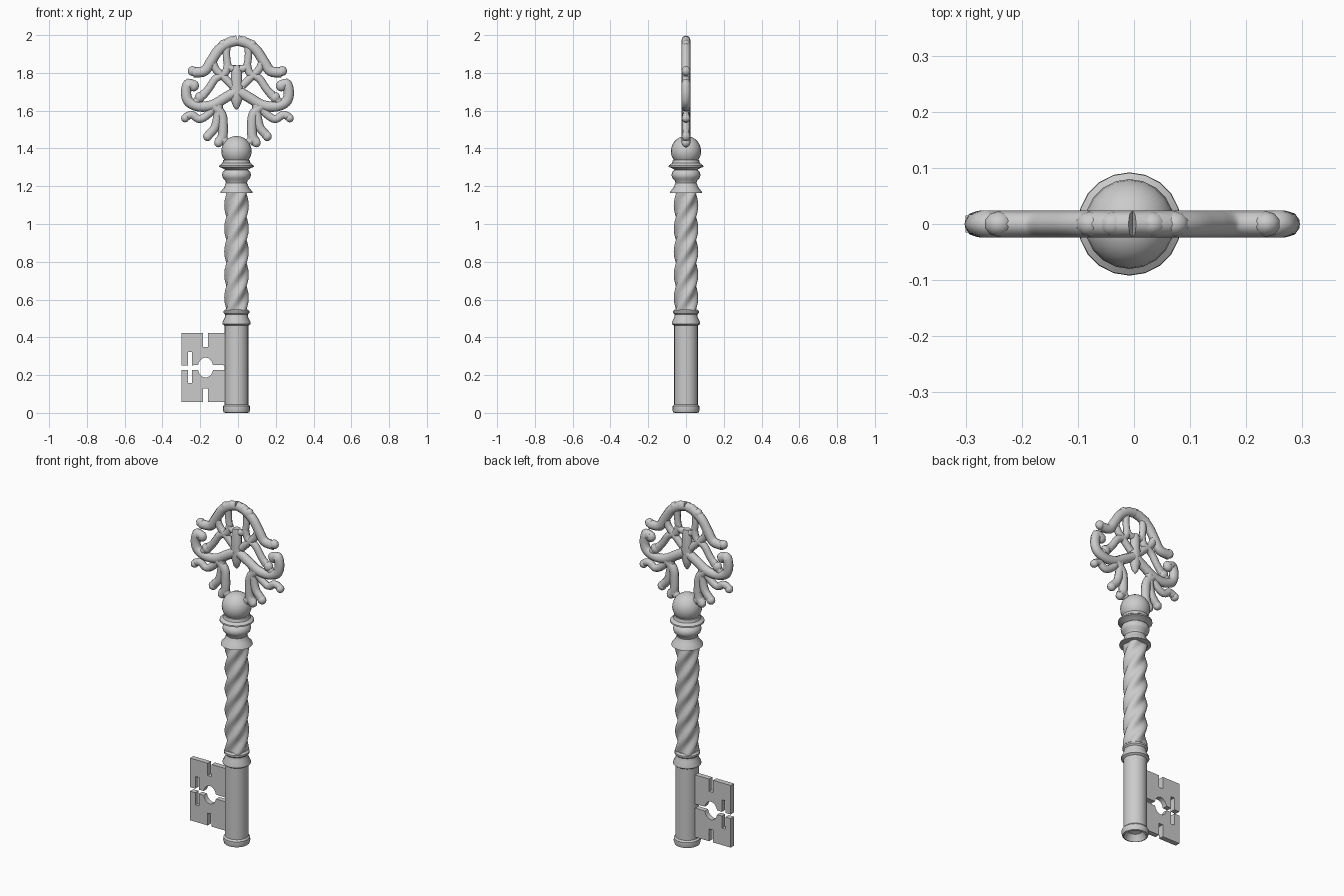
import bpy, bmesh, math
from mathutils import Vector

if "Cube" in bpy.data.objects:
    bpy.data.objects.remove(bpy.data.objects["Cube"])

CX = -0.008          # axis of the shaft
SIDES = 20


def finish(name, bm, angle=35):
    bmesh.ops.recalc_face_normals(bm, faces=bm.faces)
    me = bpy.data.meshes.new(name)
    bm.to_mesh(me)
    bm.free()
    ob = bpy.data.objects.new(name, me)
    bpy.context.collection.objects.link(ob)
    bpy.ops.object.select_all(action='DESELECT')
    ob.select_set(True)
    bpy.context.view_layer.objects.active = ob
    bpy.ops.object.shade_smooth_by_angle(angle=math.radians(angle))
    return ob


def lathe(name, profile, sides=SIDES, shape=None, angle=35):
    """Turn (radius, z) points about the shaft axis; shape(theta, z) scales the radius."""
    bm = bmesh.new()
    rings = []
    for r, z in profile:
        ring = []
        for i in range(sides):
            t = 2 * math.pi * i / sides
            k = r * (shape(t, z) if shape else 1)
            ring.append(bm.verts.new((CX + k * math.cos(t), k * math.sin(t), z)))
        rings.append(ring)
    for a, b in zip(rings, rings[1:]):
        for i in range(sides):
            j = (i + 1) % sides
            bm.faces.new((a[i], a[j], b[j], b[i]))
    bm.faces.new(rings[0])
    bm.faces.new(rings[-1])
    return finish(name, bm, angle)


# Lower barrel with hollow foot and collar
lathe("barrel", [(0.012, 0.045), (0.04, 0.035), (0.052, 0.015), (0.06, 0.0), (0.068, 0.003),
                 (0.072, 0.018), (0.071, 0.036), (0.063, 0.045), (0.063, 0.462),
                 (0.075, 0.47), (0.075, 0.48), (0.062, 0.505), (0.06, 0.522),
                 (0.068, 0.53), (0.068, 0.54), (0.058, 0.548)])

# Twisted rope-like shaft
lathe("twisted_shaft", [(0.058, 0.54 + 0.63 * i / 60) for i in range(61)], 32,
      lambda t, z: 1 + 0.12 * math.cos(4 * t - 2 * math.pi * z / 0.122), 50)

# Turned neck mouldings
lathe("neck", [(0.058, 1.163), (0.085, 1.165), (0.083, 1.173), (0.066, 1.192), (0.056, 1.218),
               (0.06, 1.232), (0.072, 1.243), (0.077, 1.26), (0.072, 1.277), (0.06, 1.287),
               (0.07, 1.294), (0.092, 1.302), (0.091, 1.31), (0.074, 1.322), (0.07, 1.338),
               (0.05, 1.345)])

# Ball under the bow
bm = bmesh.new()
bmesh.ops.create_uvsphere(bm, u_segments=SIDES, v_segments=14, radius=0.08)
bmesh.ops.translate(bm, verts=bm.verts, vec=(CX, 0, 1.386))
finish("ball", bm)

# Bit: two slotted halves mirrored about a gap
arc = [(-0.172 + 0.041 * math.cos(math.radians(a)), 0.053 * math.sin(math.radians(a)))
       for a in range(14, 167, 19)]
outline = [(-0.3, 0.182), (-0.186, 0.182), (-0.186, 0.11), (-0.16, 0.11), (-0.16, 0.182),
           (-0.06, 0.182), (-0.06, 0.012)] + arc + [(-0.243, 0.012), (-0.243, 0.083),
           (-0.266, 0.083), (-0.266, 0.012), (-0.3, 0.012)]
for name, s in (("bit_upper", 1), ("bit_lower", -1)):
    bm = bmesh.new()
    face = bm.faces.new([bm.verts.new((x, -0.015, 0.24 + s * z)) for x, z in outline])
    ext = bmesh.ops.extrude_face_region(bm, geom=[face])
    bmesh.ops.translate(bm, vec=(0, 0.03, 0),
                        verts=[v for v in ext["geom"] if isinstance(v, bmesh.types.BMVert)])
    finish(name, bm, 30)


# Bow: flattened scroll strokes, mirrored left and right
def smooth_path(pts, n=5):
    p = [Vector(q) for q in pts]
    p = [2 * p[0] - p[1]] + p + [2 * p[-1] - p[-2]]
    out = []
    for a, b, c, d in zip(p, p[1:], p[2:], p[3:]):
        for i in range(n):
            t = i / n
            out.append(0.5 * (2 * b + (c - a) * t + (2 * a - 5 * b + 4 * c - d) * t * t
                              + (3 * b - a - 3 * c + d) * t ** 3))
    return out + [p[-2]]


BOW_X = -0.003
strokes = [
    # outer arch ending in a side tip
    (1.05, [(0, 1.972), (0.05, 1.957), (0.1, 1.92), (0.14, 1.86), (0.175, 1.81), (0.235, 1.803)]),
    # window struts and crosspiece under the crown
    (0.75, [(0.055, 1.95), (0.058, 1.89), (0.045, 1.83), (0.0, 1.82)]),
    (0.8, [(0.135, 1.87), (0.115, 1.82), (0.07, 1.775), (0.025, 1.73)]),
    (0.8, [(0.05, 1.85), (0.065, 1.80), (0.115, 1.77), (0.15, 1.72), (0.185, 1.675)]),
    # big side scroll running in to the spear
    (1.05, [(0.235, 1.735), (0.262, 1.74), (0.272, 1.69), (0.255, 1.645), (0.2, 1.622),
            (0.13, 1.63), (0.07, 1.665), (0.01, 1.7)]),
    (0.8, [(0.165, 1.7), (0.195, 1.675), (0.225, 1.64)]),
    # lower branches
    (0.8, [(0.11, 1.635), (0.15, 1.585), (0.2, 1.555), (0.24, 1.578), (0.27, 1.568), (0.275, 1.555)]),
    (0.9, [(0.1, 1.63), (0.105, 1.57), (0.12, 1.51), (0.155, 1.468)]),
    (1.0, [(0.13, 1.63), (0.085, 1.58), (0.077, 1.52), (0.08, 1.46), (0.1, 1.432)]),
    (0.9, [(0.08, 1.5), (0.075, 1.45), (0.06, 1.43)]),
]
cu = bpy.data.curves.new("bow_scrolls", 'CURVE')
cu.dimensions = '3D'
cu.bevel_depth = 0.026
cu.bevel_resolution = 2
cu.use_fill_caps = True
for radius, pts in strokes:
    path = smooth_path(pts)
    for s in (1, -1):
        sp = cu.splines.new('POLY')
        sp.points.add(len(path) - 1)
        for q, v in zip(sp.points, path):
            q.co = (BOW_X + s * v.x, 0, v.y, 1)
            q.radius = radius
bow = bpy.data.objects.new("bow_scrolls", cu)
bow.scale.y = 0.88
bpy.context.collection.objects.link(bow)

# Scroll ends and crown beads
beads = [(0.238, 1.81, 0.026), (0.232, 1.732, 0.03), (0.277, 1.56, 0.022), (0.158, 1.464, 0.025),
         (0.1, 1.43, 0.024), (0.2, 1.67, 0.028), (0.035, 1.967, 0.026), (0.075, 1.95, 0.026)]
bm = bmesh.new()
for x, z, r in beads:
    for s in (1, -1):
        made = bmesh.ops.create_uvsphere(bm, u_segments=10, v_segments=8, radius=r)["verts"]
        for v in made:
            v.co = (BOW_X + s * x + v.co.x, v.co.y * 0.023 / r, z + v.co.z)
finish("bow_beads", bm, 60)

# Central pendant spear
bm = bmesh.new()
rings = []
for z, r in ((1.84, 0.02), (1.81, 0.03), (1.75, 0.03), (1.7, 0.04), (1.66, 0.032), (1.62, 0.016), (1.605, 0.004)):
    rings.append([bm.verts.new((CX + r * math.cos(math.pi * i / 4),
                                min(r, 0.023) * math.sin(math.pi * i / 4), z)) for i in range(8)])
for a, b in zip(rings, rings[1:]):
    for i in range(8):
        bm.faces.new((a[i], a[(i + 1) % 8], b[(i + 1) % 8], b[i]))
bm.faces.new(rings[0])
bm.faces.new(rings[-1])
finish("bow_spear", bm, 60)
